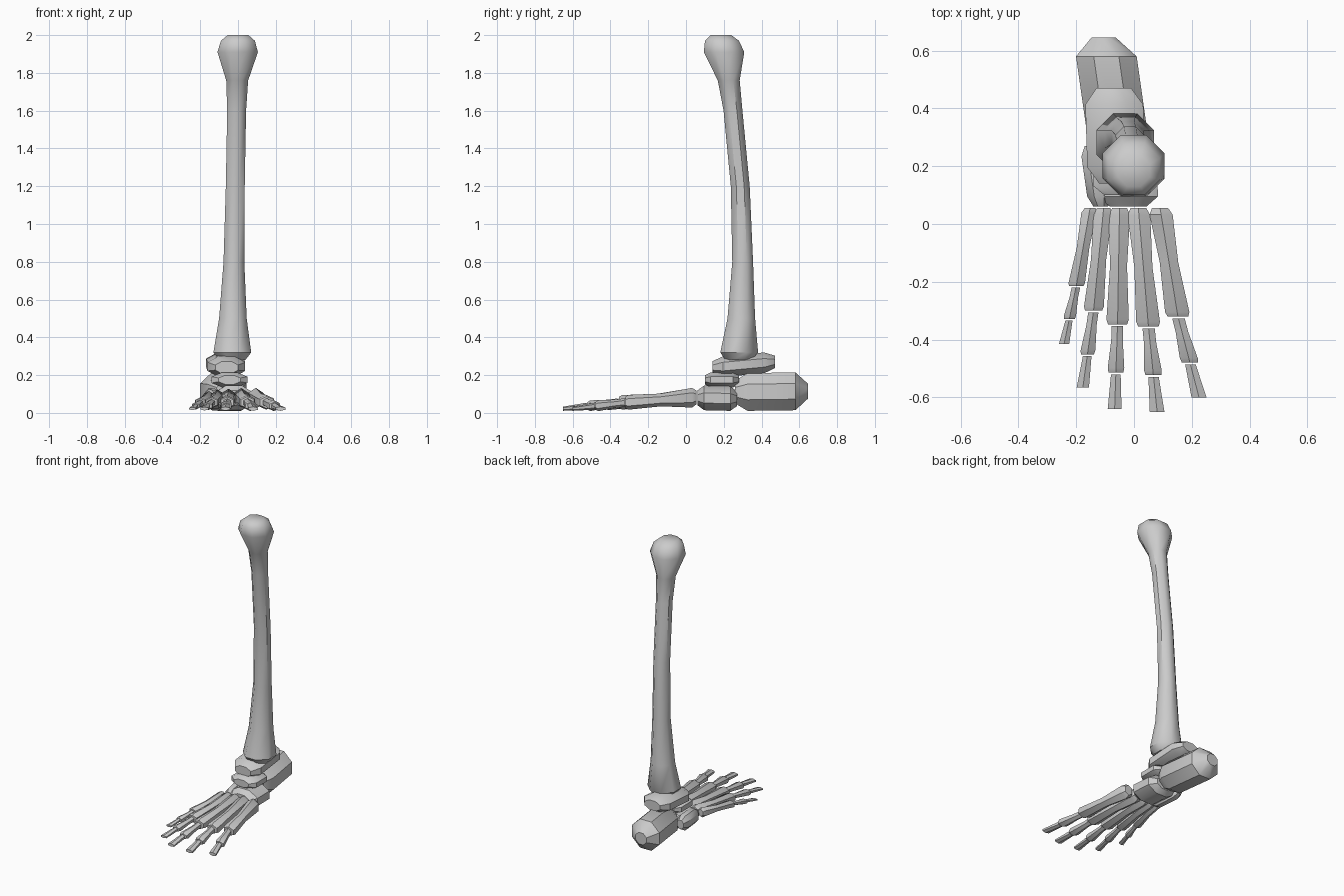
import bpy, bmesh, math
from mathutils import Vector

cube = bpy.data.objects.get("Cube")
if cube:
    bpy.data.objects.remove(cube)

bone_material = bpy.data.materials.new("bone_grey")
bone_material.use_nodes = True
bone_color = (0.6, 0.6, 0.6, 1)
bone_material.diffuse_color = bone_color
shader = bone_material.node_tree.nodes["Principled BSDF"]
shader.inputs["Base Color"].default_value = bone_color

SIDEWAYS = Vector((1, 0, 0))
BACKWARD = Vector((0, 1, 0))
UPWARD = Vector((0, 0, 1))


def make_bone(name, rings, depth_direction, sides=8, sharp_angle=35):
    """Skin a row of oval rings, each given as centre, half width and half depth."""
    bm = bmesh.new()
    loops = []
    stretch = 1 / math.cos(math.pi / sides)
    for center, half_width, half_depth in rings:
        loop = []
        for i in range(sides):
            angle = math.tau * (i + 0.5) / sides
            across = SIDEWAYS * half_width * math.cos(angle)
            along = depth_direction * half_depth * math.sin(angle)
            loop.append(bm.verts.new(center + (across + along) * stretch))
        loops.append(loop)
    for lower, upper in zip(loops, loops[1:]):
        for i in range(sides):
            j = (i + 1) % sides
            bm.faces.new((lower[i], lower[j], upper[j], upper[i]))
    bm.faces.new(loops[0])
    bm.faces.new(loops[-1])
    bmesh.ops.recalc_face_normals(bm, faces=bm.faces)
    mesh = bpy.data.meshes.new(name)
    bm.to_mesh(mesh)
    bm.free()
    mesh.materials.append(bone_material)
    obj = bpy.data.objects.new(name, mesh)
    bpy.context.collection.objects.link(obj)
    bpy.ops.object.select_all(action="DESELECT")
    obj.select_set(True)
    bpy.context.view_layer.objects.active = obj
    bpy.ops.object.shade_smooth_by_angle(angle=math.radians(sharp_angle))


def straight_bone(name, start, end, half_width, half_height, profile, sides=8):
    """Bone between two points; the profile lists (fraction, width scale, height scale)."""
    start, end = Vector(start), Vector(end)
    rings = [(start.lerp(end, fraction), half_width * wide, half_height * high)
             for fraction, wide, high in profile]
    make_bone(name, rings, UPWARD, sides)


def lump(name, start, end, half_width, half_height, end_scale=0.6):
    """Blocky rounded bone with bevelled ends."""
    profile = [(0, 0.6, 0.6), (0.17, 1, 1), (0.83, 1, 1), (1, end_scale, end_scale)]
    straight_bone(name, start, end, half_width, half_height, profile)


# Shin bone: round sections by height, following a backward bow
shin_radii = [(0.28, 0.07), (0.32, 0.1), (0.5, 0.073), (0.8, 0.055), (1.2, 0.05),
              (1.6, 0.05), (1.76, 0.058), (1.91, 0.107), (1.97, 0.09), (2, 0.055)]
shin_rings = []
for height, radius in shin_radii:
    bow = 0.3 - 0.08 * (height - 0.8) ** 2
    lean = 0.018 * (height - 2)
    shin_rings.append((Vector((lean, bow, height)), radius, radius))
make_bone("shin_bone", shin_rings, BACKWARD, sharp_angle=45)

# Ankle, arch, heel and middle foot
lump("ankle_bone", (-0.06, 0.14, 0.24), (-0.07, 0.47, 0.27), 0.1, 0.055)
lump("arch_bone", (-0.045, 0.1, 0.175), (-0.045, 0.28, 0.175), 0.095, 0.04)
lump("heel_bone", (-0.05, 0.26, 0.11), (-0.105, 0.645, 0.115), 0.105, 0.1, end_scale=0.4)
lump("middle_foot_bone", (-0.02, 0.06, 0.08), (-0.03, 0.27, 0.075), 0.105, 0.065)
lump("outer_foot_bone", (-0.115, 0.06, 0.07), (-0.145, 0.27, 0.08), 0.042, 0.05)

# Toe profiles: flared ends with narrow waists
long_profile = [(0, 0.7, 0.7), (0.06, 1, 1), (0.5, 0.8, 0.65), (0.96, 1.05, 0.75), (1, 0.9, 0.6)]
middle_profile = [(0, 0.7, 0.8), (0.3, 0.7, 0.75), (0.9, 1, 1), (1, 0.9, 0.7)]
tip_profile = [(0, 0.7, 1), (1, 1, 0.6)]

# Toe rays from the inner side outward: base x, knuckle x and y, tip x and y
rays = [(0.09, 0.152, -0.32, 0.225, -0.6),
        (0.015, 0.05, -0.355, 0.08, -0.65),
        (-0.05, -0.057, -0.347, -0.067, -0.64),
        (-0.105, -0.14, -0.3, -0.177, -0.565),
        (-0.152, -0.2, -0.215, -0.242, -0.415)]
for number, (base_x, knuckle_x, knuckle_y, tip_x, tip_y) in enumerate(rays):
    girth = 1 - 0.02 * number ** 2
    base = Vector((base_x, 0.055, 0.082))
    knuckle = Vector((knuckle_x, knuckle_y, 0.055))
    tip = Vector((tip_x, tip_y, 0.022))
    joint = knuckle.lerp(tip, 0.57)
    straight_bone(f"long_toe_bone_{number + 1}", base, knuckle,
                  0.04 * girth, 0.045 * girth, long_profile, sides=6)
    straight_bone(f"middle_toe_bone_{number + 1}", knuckle.lerp(joint, 0.04), joint,
                  0.031 * girth, 0.025 * girth, middle_profile, sides=6)
    straight_bone(f"toe_tip_{number + 1}", joint.lerp(tip, 0.05), tip,
                  0.026 * girth, 0.016 * girth, tip_profile, sides=6)
